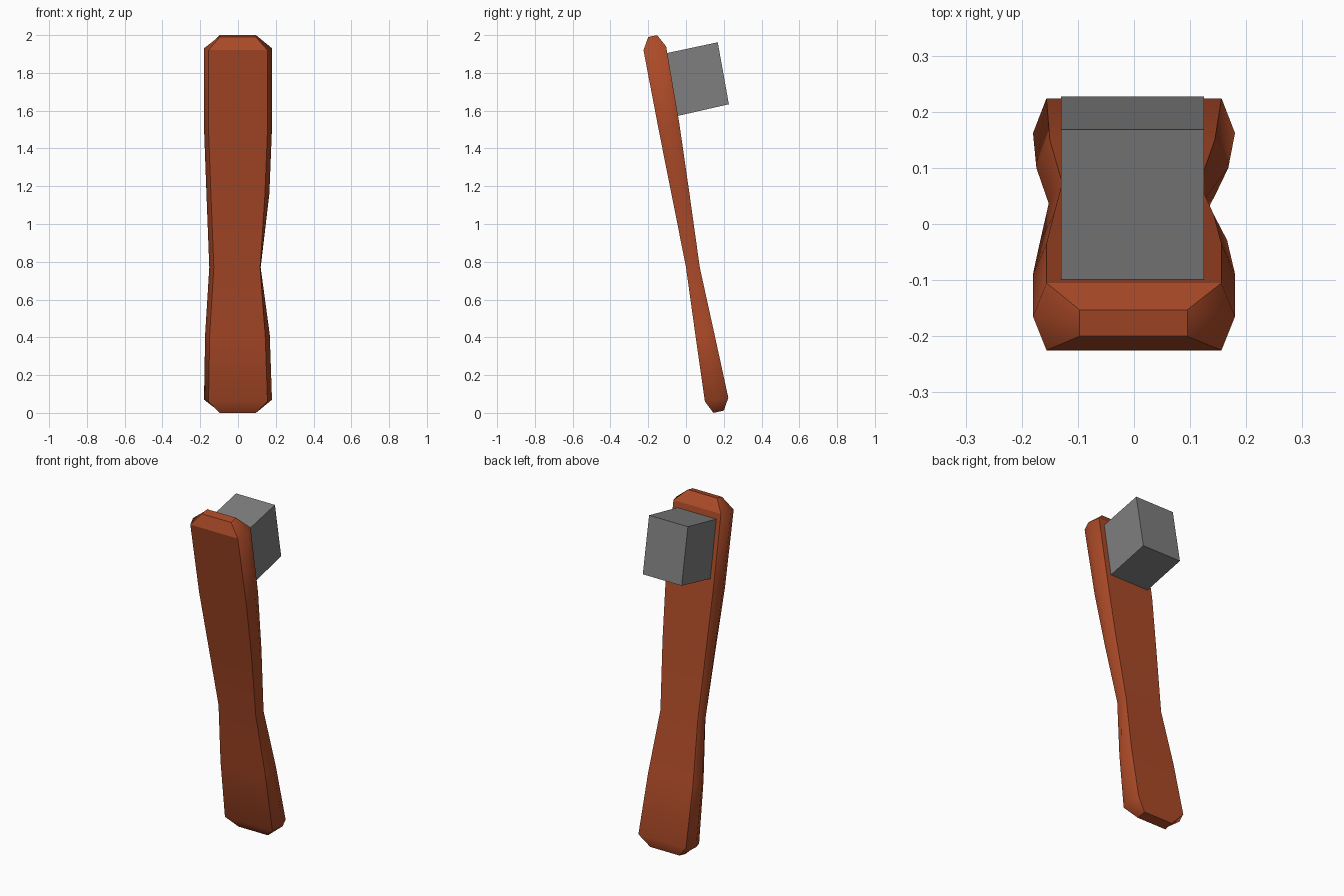
import bpy
import bmesh

default_cube = bpy.data.objects.get("Cube")
if default_cube:
    bpy.data.objects.remove(default_cube, do_unlink=True)


def make_material(name, colour):
    material = bpy.data.materials.new(name)
    material.use_nodes = True
    material.diffuse_color = colour
    shader = material.node_tree.nodes["Principled BSDF"]
    shader.inputs["Base Color"].default_value = colour
    return material


def finish(bm, name, material):
    bmesh.ops.recalc_face_normals(bm, faces=bm.faces)
    mesh = bpy.data.meshes.new(name)
    bm.to_mesh(mesh)
    bm.free()
    mesh.materials.append(material)
    part = bpy.data.objects.new(name, mesh)
    bpy.context.collection.objects.link(part)
    return part


def corner_inset(width):
    # x of the flat face corner; the narrow waist and end caps lose the ridge
    return max(width - 0.024, min(width, 0.117))


brick = make_material("brick_red_handle", (0.41, 0.068, 0.021, 1))
grey = make_material("grey_bristles", (0.21, 0.21, 0.21, 1))

# Handle: hexagonal sections lofted from the bottom cap to the top cap
# Each section: front y, front z, back y, back z, width to -x, width to +x
sections = [
    (0.145, 0.0, 0.20, 0.012, 0.097, 0.095),
    (0.10, 0.06, 0.224, 0.08, 0.18, 0.18),
    (0.05, 0.41, 0.15, 0.42, 0.174, 0.168),
    (0.0, 0.77, 0.073, 0.77, 0.152, 0.12),
    (-0.075, 1.15, 0.017, 1.17, 0.167, 0.166),
    (-0.143, 1.49, -0.035, 1.53, 0.18, 0.18),
    (-0.225, 1.92, -0.105, 1.94, 0.18, 0.18),
    (-0.20, 1.99, -0.153, 2.0, 0.097, 0.095),
]
bm = bmesh.new()
rings = []
for front_y, front_z, back_y, back_z, left, right in sections:
    mid_y, mid_z = (front_y + back_y) / 2, (front_z + back_z) / 2
    outline = [
        (-corner_inset(left), front_y, front_z),
        (corner_inset(right), front_y, front_z),
        (right, mid_y, mid_z),
        (corner_inset(right), back_y, back_z),
        (-corner_inset(left), back_y, back_z),
        (-left, mid_y, mid_z),
    ]
    rings.append([bm.verts.new(point) for point in outline])

sides = len(rings[0])
for lower, upper in zip(rings, rings[1:]):
    for i in range(sides):
        j = (i + 1) % sides
        bm.faces.new((lower[i], lower[j], upper[j], upper[i]))
bm.faces.new(rings[0])
bm.faces.new(rings[-1])
for face in bm.faces:
    face.smooth = True

# Keep the long corners, the end caps and the top bevel crisp
for lower, upper in zip(rings, rings[1:]):
    for i in (0, 1, 3, 4):
        bm.edges.get((lower[i], upper[i])).smooth = False
for cap in (rings[0], rings[-1]):
    for i in range(sides):
        bm.edges.get((cap[i], cap[(i + 1) % sides])).smooth = False
for i in (0, 3):
    bm.edges.get((rings[-2][i], rings[-2][i + 1])).smooth = False
finish(bm, "handle", brick)

# Bristle block: a tilted profile swept across the width of the head
profile = [(-0.105, 1.904), (-0.045, 1.572), (0.227, 1.634), (0.168, 1.962)]
bm = bmesh.new()
base = bm.faces.new([bm.verts.new((-0.13, y, z)) for y, z in profile])
swept = bmesh.ops.extrude_face_region(bm, geom=[base], use_keep_orig=True)
moved = [item for item in swept["geom"] if isinstance(item, bmesh.types.BMVert)]
bmesh.ops.translate(bm, verts=moved, vec=(0.255, 0, 0))
finish(bm, "bristle_block", grey)
